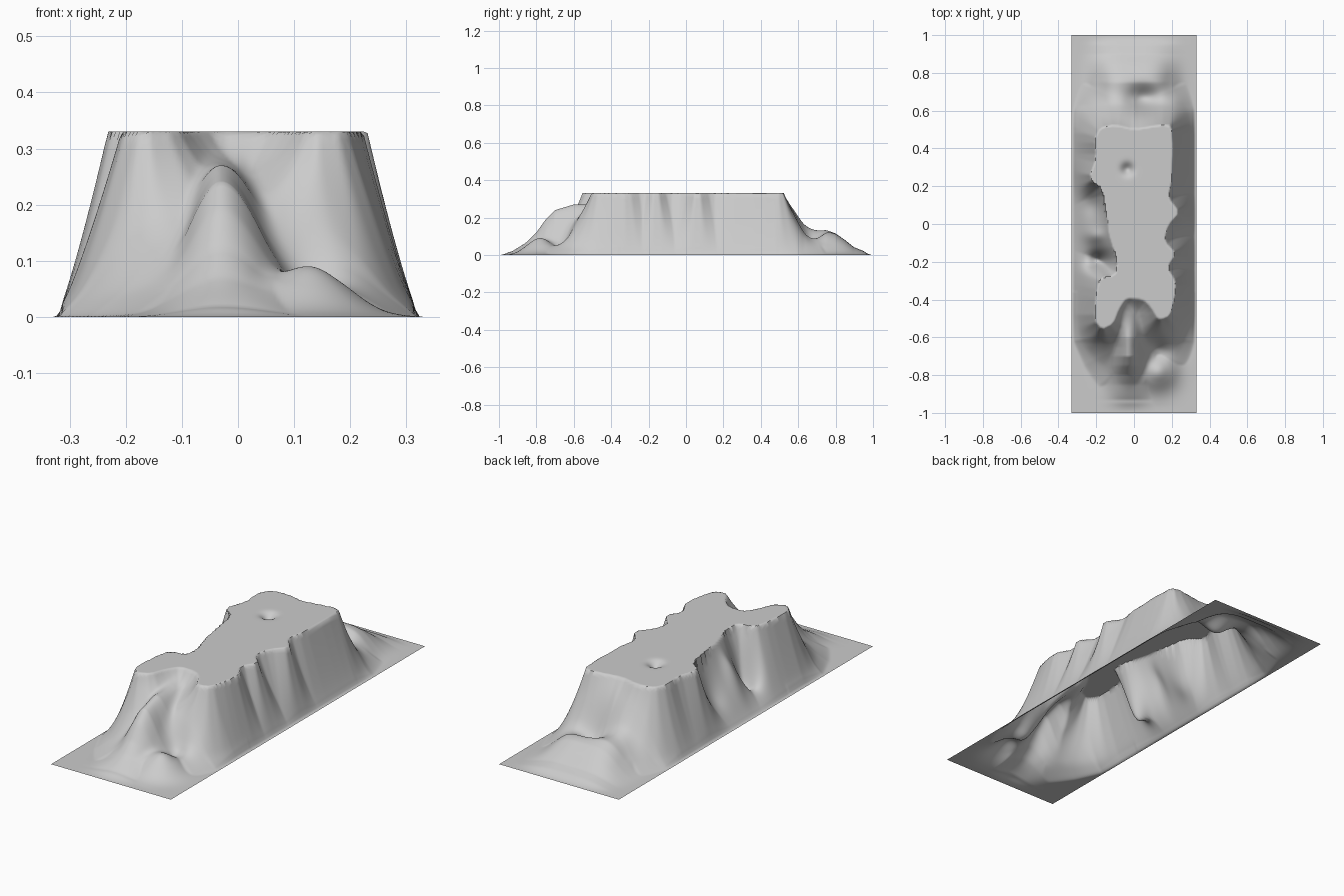
import bpy, bmesh
from math import exp, hypot

if "Cube" in bpy.data.objects:
    bpy.data.objects.remove(bpy.data.objects["Cube"])

TOP, HX, HY = 0.33, 0.33, 1.0
NX, NY = 100, 260


def chaikin(pts):
    out = []
    for (ax, ay), (bx, by) in zip(pts, pts[1:] + pts[:1]):
        out += [(.8*ax + .2*bx, .8*ay + .2*by), (.2*ax + .8*bx, .2*ay + .8*by)]
    return out


# Outlines of the flat summit and of the foot of the slopes
rim = chaikin([(-.18, .51), (-.10, .525), (0, .50), (.14, .525), (.20, .52), (.205, .4), (.20, .22),
               (.18, .14), (.243, .06), (.18, -.01), (.16, -.09), (.225, -.16), (.175, -.23),
               (.225, -.31), (.215, -.40), (.19, -.49), (.13, -.51), (.09, -.44), (.05, -.40),
               (-.04, -.39), (-.08, -.45), (-.11, -.53), (-.17, -.56), (-.21, -.51), (-.20, -.36),
               (-.18, -.28), (-.10, -.27), (-.09, -.20), (-.12, -.10), (-.15, .05), (-.17, .18),
               (-.24, .24), (-.20, .35), (-.21, .45)])
foot = [(-.325, .60), (-.29, .75), (-.20, .88), (-.1, .95), (.1, .95), (.20, .88), (.29, .75), (.325, .60),
        (.325, -.62), (.29, -.75), (.22, -.87), (.1, -.94), (-.1, -.94), (-.2, -.87), (-.27, -.75), (-.325, -.62)]


def outline_distance(pts, x, y):
    best, inside = 9.0, False
    for (ax, ay), (bx, by) in zip(pts, pts[1:] + pts[:1]):
        dx, dy = bx - ax, by - ay
        t = max(0, min(1, ((x-ax)*dx + (y-ay)*dy) / (dx*dx + dy*dy)))
        best = min(best, hypot(x - ax - t*dx, y - ay - t*dy))
        if (ay > y) != (by > y) and x < ax + (y-ay)*dx/dy:
            inside = not inside
    return best, inside


def bump(x, y, cx, cy, sx, sy):
    return exp(-((x-cx)/sx)**2 - ((y-cy)/sy)**2)


def smooth_max(a, b, k=.04):
    h = max(0, k - abs(a-b)) / k
    return max(a, b) + h*h*k/4 * min(1, max(a, b, 0)/.05)


def lerp_table(table, v):
    for (a, za), (b, zb) in zip(table, table[1:]):
        if a <= v <= b:
            return za + (zb-za)*(v-a)/(b-a)
    return 0


FRONT_RIDGE = [(-1, 0), (-.93, .015), (-.85, .07), (-.8, .12), (-.75, .19), (-.7, .24), (-.6, .27), (-.45, .27), (-.36, .28)]
BACK_SHELF = [(.5, .22), (.58, .175), (.64, .15), (.75, .138), (.8, .115), (.85, .08), (.9, .04), (1, 0)]


def height(x, y):
    d, on_top = outline_distance(rim, x, y)
    if on_top:
        # Small sinkhole in the summit
        return TOP - .03*bump(x, y, -.035, .29, .03, .03)
    e, in_foot = outline_distance(foot, x, y)
    z = 0
    if in_foot:
        s = 1 - d/(d+e)
        end = max(0, min(1, (abs(y)-.48)/.15))
        z = TOP * s**(1.22 + .4*end)
    # Back shelf with its scooped bowl
    if y > .5:
        z = smooth_max(z, lerp_table(BACK_SHELF, y) * exp(-(abs(x)/.2)**4))
        z -= .09*bump(x, y, .05, .66, .095, .07)
    # Front spur, its side gully and the low mound
    if y < -.36:
        z -= .07*bump(x, y, .12, -.68, .06, .08)
        width = .09 + .05*max(0, min(1, (y+.65)/.2)) + .015*(x > -.03)
        z = smooth_max(z, lerp_table(FRONT_RIDGE, y) * exp(-((x+.03)/width)**2))
        z = smooth_max(z, .09*bump(x, y, .125, -.78, .09, .09), .06)
    # Two hollows and a spur in the left valley
    z -= .13*bump(x, y, -.18, -.20, .06, .055) + .07*bump(x, y, -.20, .10, .06, .08)
    z += .04*bump(x, y, -.21, -.06, .05, .04)
    edge = min(1, (HX-abs(x))/.02, (HY-abs(y))/.05)
    return max(0, min(TOP, z)) * edge


# Open terrain sheet
bm = bmesh.new()
bmesh.ops.create_grid(bm, x_segments=NX, y_segments=NY, size=1)
for v in bm.verts:
    v.co.x *= HX
    v.co.z = height(v.co.x, v.co.y)
mesh = bpy.data.meshes.new("mesa_terrain")
bm.to_mesh(mesh)
bm.free()
terrain = bpy.data.objects.new("mesa_terrain", mesh)
bpy.context.collection.objects.link(terrain)
bpy.context.view_layer.objects.active = terrain
terrain.select_set(True)
bpy.ops.object.shade_smooth_by_angle(angle=1.0)
